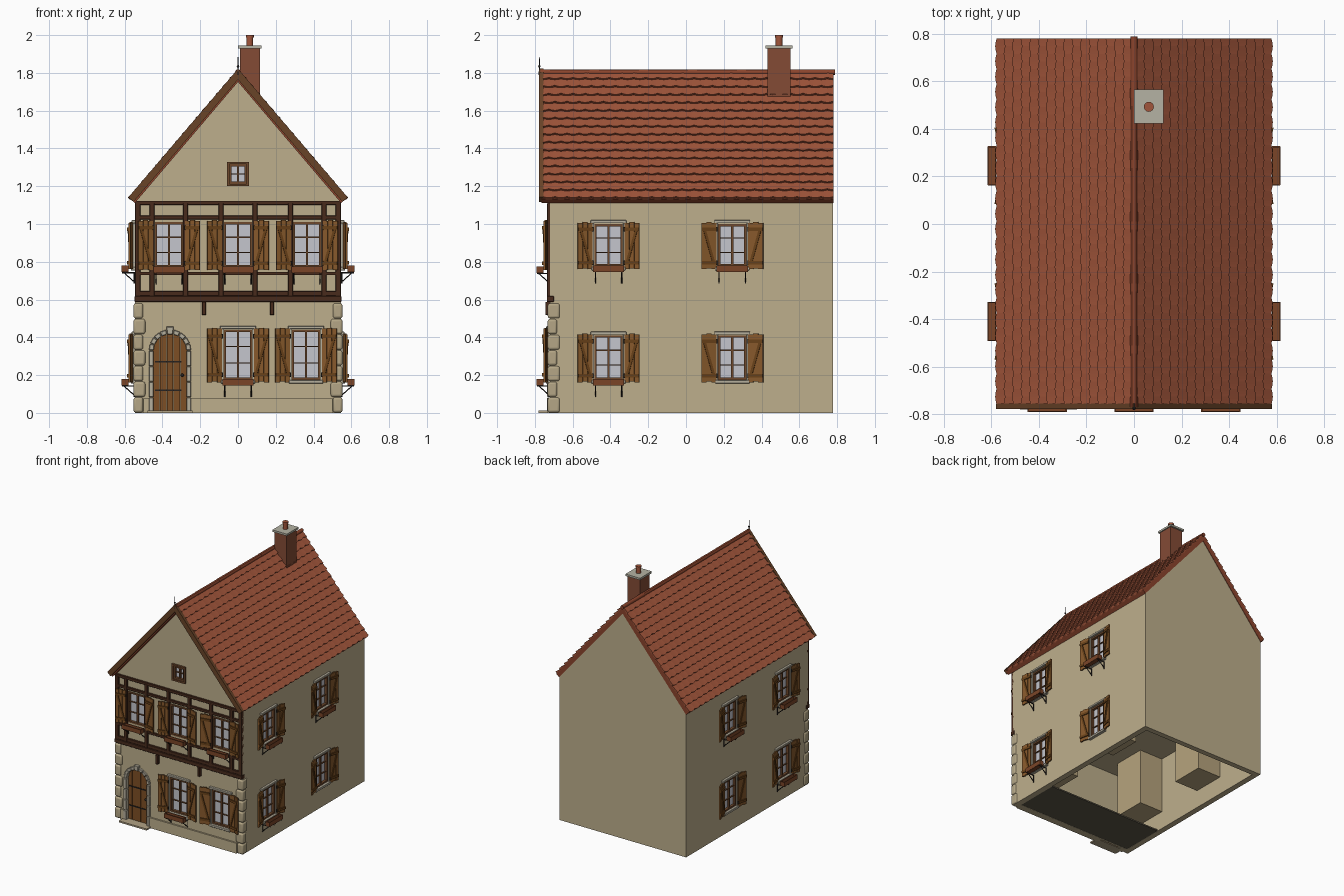
import bpy, bmesh
from math import sin, cos, pi, sqrt
from mathutils import Matrix, Vector

if "Cube" in bpy.data.objects:
    bpy.data.objects.remove(bpy.data.objects["Cube"])

I = Matrix.Identity(4)
T = lambda x, y, z: Matrix.Translation((x, y, z))
RZ = lambda a: Matrix.Rotation(a, 4, 'Z')
RY = lambda a: Matrix.Rotation(a, 4, 'Y')
parts = {}
colours = dict(walls="BCAD8B", interior="B5A27C", floor="5C5648", plinth="BCAD8B", roof_tiles="A0563D",
               roof_deck="8A4630", ridge_cap="8A4630", barge_boards="68452C", timber_frame="4A2F22",
               glass="C4C5CC", window_frames="6E4A30", stone_trim="B5AE9C", shutters="85592F",
               shutter_battens="68431F", flower_boxes="7A472C", ironwork="2B2725", door="7D5029",
               door_arch="B5AE9C", door_step="B0A184", quoins="B3A585", chimney="834C38",
               chimney_cap="B3B1A2", chimney_pot="A0563D", finial="2B2725", cutter="FFFFFF")
bevels = dict(quoins=.012, door_arch=.003, stone_trim=.002, timber_frame=.002)


def bm_of(name):
    return parts.setdefault(name, bmesh.new())


def box(name, c, s, M=I, R=I):
    bmesh.ops.create_cube(bm_of(name), size=1, matrix=M @ T(*c) @ R @ Matrix.Diagonal((*s, 1)))


def span(name, x0, x1, y0, y1, z0, z1, M=I):
    box(name, ((x0+x1)/2, (y0+y1)/2, (z0+z1)/2), (x1-x0, y1-y0, z1-z0), M)


def prism(name, pts, y0, y1):
    # extrude an x-z outline along y
    bm = bm_of(name)
    a, b = ([bm.verts.new((x, y, z)) for x, z in pts] for y in (y0, y1))
    n = len(pts)
    bm.faces.new(a)
    bm.faces.new(b[::-1])
    for i in range(n):
        bm.faces.new((a[i], b[i], b[(i+1) % n], a[(i+1) % n]))


def rod(name, a, b, r, M=I, r2=None, seg=8):
    a, b = Vector(a), Vector(b)
    q = (b-a).to_track_quat('Z', 'Y').to_matrix().to_4x4()
    bmesh.ops.create_cone(bm_of(name), cap_ends=True, segments=seg, radius1=r, radius2=r if r2 is None else r2,
                          depth=(b-a).length, matrix=M @ Matrix.Translation((a+b)/2) @ q)


def glazing(M, w, z0, z1, cols, rows, t=.012):
    # recess, pane, outer frame and glazing bars (local -y points outwards)
    span("cutter", -w, w, -.05, .025, z0, z1, M)
    span("glass", -w, w, .014, .02, z0, z1, M)
    for s in (-1, 1):
        box("window_frames", (s*(w-t/2), .006, (z0+z1)/2), (t, .024, z1-z0), M)
    for z in (z0+t/2, z1-t/2):
        box("window_frames", (0, .006, z), (2*w, .024, t), M)
    for i in range(1, cols):
        box("window_frames", (-w+2*w*i/cols, .009, (z0+z1)/2), (.012, .016, z1-z0), M)
    for i in range(1, rows):
        box("window_frames", (0, .011, z0+(z1-z0)*i/rows), (2*w, .012, .006), M)


def window(M, z0, z1, flowers=True, stone=True):
    glazing(M, .075, z0, z1, 2, 3)
    if stone:
        span("stone_trim", -.095, .095, -.018, .01, z1+.004, z1+.02, M)
        span("stone_trim", -.09, .09, -.022, .01, z0-.02, z0-.002, M)
        for s in (-1, 1):
            box("stone_trim", (s*.082, -.002, (z0+z1)/2), (.012, .02, z1-z0+.01), M)
    # ajar plank shutters with Z battens
    h = z1-z0+.02
    for s in (-1, 1):
        S = M @ T(s*.084, -.014, (z0+z1)/2-.004) @ RZ(-s*.2)
        for k in range(3):
            box("shutters", (s*(.014+.027*k), 0, .004*(k % 2)), (.0255, .01, h), S)
        for z in (-.36*h, .36*h):
            box("shutter_battens", (s*.041, -.008, z), (.078, .008, .018), S)
        box("shutter_battens", (s*.041, -.008, 0), (.014, .007, h*.7), S, RY(s*.28))
        for z in (-.36*h, .36*h):
            rod("ironwork", (0, -.004, z-.012), (0, -.004, z+.012), .004, S)
    if flowers:
        b = z0-.03
        span("flower_boxes", -.082, .082, -.07, -.036, b, b+.006, M)
        for y in (-.069, -.037):
            box("flower_boxes", (0, y, b+.018), (.164, .005, .034), M)
        for s in (-1, 1):
            box("flower_boxes", (s*.08, -.053, b+.018), (.005, .034, .034), M)
            rod("ironwork", (s*.07, 0, b-.055), (s*.07, -.062, b), .003, M)
            rod("ironwork", (s*.07, 0, b-.003), (s*.07, -.07, b-.003), .003, M)
            rod("ironwork", (s*.07, -.004, b-.06), (s*.07, -.004, b), .003, M)


# wall shell with hollow ground floor
prism("walls", [(-.545, 0), (.545, 0), (.545, 1.115), (0, 1.755), (-.545, 1.115)], -.72, .777)
span("cutter", -.5, .5, -.675, .735, -.1, .58)
span("floor", -.51, .51, -.69, -.33, .001, .012)
span("plinth", -.255, .5, -.732, -.71, 0, .08)
span("plinth", -.5, -.47, -.732, -.71, 0, .08)

# windows: front, then both sides
for x in (-.365, 0, .365):
    window(T(x, -.72, 0), .77, 1.01, True, False)
window(T(0, -.72, 0), .175, .44)
window(T(.36, -.72, 0), .175, .44, False)
glazing(T(0, -.72, 0), .048, 1.212, 1.318, 2, 2, .014)
for z in (1.207, 1.323):
    box("window_frames", (0, -.725, z), (.114, .02, .012))
for s in (-1, 1):
    box("window_frames", (s*.051, -.725, 1.265), (.012, .02, .11))
    for y in (-.41, .245):
        M = T(s*.545, y, 0) @ RZ(s*pi/2)
        window(M, .775, 1.0)
        window(M, .175, .41, y < 0)
        span("interior", -.13, .13, .04, .25, .14, .579, M)

# arched door, surround, straps and step
dx, dz, r = -.36, .33, .09
arc = [(dx+r*cos(pi*i/12), dz+r*sin(pi*i/12)) for i in range(13)]
prism("cutter", [(dx-r, -.05), (dx+r, -.05)] + arc, -.78, -.69)
for k in range(5):
    xs = [-r+.036*k+.001+.034*j/3 for j in range(4)]
    prism("door", [(dx+xs[0], .005), (dx+xs[3], .005)] +
          [(dx+x, dz+sqrt(max(0, r*r-x*x))) for x in xs[::-1]], -.708, -.692)
for i in range(9):
    a, b = pi*i/9+.015, pi*(i+1)/9-.015
    o = .128 if i == 4 else .112
    prism("door_arch", [(dx+q*cos(t), dz+q*sin(t)) for q, t in ((.087, a), (o, a), (o, b), (.087, b))],
          -.742 if i == 4 else -.735, -.695)
for s in (-1, 1):
    for k in range(4):
        box("door_arch", (dx+s*.0995, -.715, .0825*k+.041), (.025, .04, .08))
for z in (.12, .27):
    box("ironwork", (dx-.01, -.71, z), (.14, .005, .008))
bmesh.ops.create_icosphere(bm_of("ironwork"), subdivisions=2, radius=.009, matrix=T(dx+.065, -.715, .2))
span("door_step", dx-.12, dx+.12, -.78, -.7, 0, .012)

# corner stones
for s in (-1, 1):
    for k in range(7):
        w, d = (.062, .05) if k % 2 else (.05, .064)
        box("quoins", (s*(.553-w/2), -.732+d/2, .083*k+.042), (w, d, .08))

# half-timbering of the upper storey
span("timber_frame", -.548, .548, -.737, -.7, .588, .618)
for z, h in ((.632, .026), (.738, .018), (1.035, .02), (1.112, .022)):
    box("timber_frame", (0, -.722, z), (1.09, .024, h))
for s in (-1, 1):
    for x, w in ((.531, .028), (.455, .026), (.278, .026), (.09, .026)):
        box("timber_frame", (s*x, -.722, .86), (w, .026, .5))
    # brackets under the sill beam
    box("timber_frame", (s*.18, -.73, .553), (.02, .03, .07))

# roof: deck, scalloped tile rows, barge boards, ridge
deck = [(.572, 1.133), (0, 1.806), (-.572, 1.133), (-.546, 1.111), (0, 1.752), (.546, 1.111)]
prism("roof_deck", deck, -.765, .78)
prism("barge_boards", [(.58, 1.142), (0, 1.822), (-.58, 1.142), (-.553, 1.117), (0, 1.764), (.553, 1.117)], -.779, -.755)
base, slope = Vector((.572, 0, 1.133)), Vector((-.572, 0, .673))
L, rows, tiles, sub = slope.length, 16, 24, 6
u = slope.normalized()
n = Vector((u.z, 0, -u.x))
bm = bm_of("roof_tiles")
for side in (-1, 1):
    for j in range(rows):
        s0, s1, prev = L*j/rows, L*(j+1)/rows, None
        for k in range(tiles*sub+1):
            y = -.758+1.538*k/(tiles*sub)
            ph = k/sub+.5*(j % 2)
            e = s0-.009*abs(sin(pi*ph))+.006
            ring = []
            for s, h in ((e, .013), (s1, .002), (s1, -.006), (e, -.006)):
                p = base+u*s+n*h
                ring.append(bm.verts.new((side*p.x, y, p.z)))
            if prev:
                for i in range(4):
                    bm.faces.new((prev[i], prev[(i+1) % 4], ring[(i+1) % 4], ring[i]))
            else:
                bm.faces.new(ring)
            prev = ring
        bm.faces.new(prev[::-1])
for k in range(6):
    y = -.77+.26*k
    rod("ridge_cap", (0, y, 1.803), (0, min(y+.265, .788), 1.803), .016, r2=.0145, seg=12)
rod("finial", (0, -.776, 1.79), (0, -.776, 1.885), .004, r2=.0015)
bmesh.ops.create_icosphere(bm_of("finial"), subdivisions=2, radius=.007, matrix=T(0, -.776, 1.835))

# chimney
span("chimney", .01, .117, .432, .552, 1.62, 1.932)
span("chimney_cap", 0, .125, .422, .565, 1.93, 1.945)
rod("chimney_pot", (.0625, .493, 1.94), (.0625, .493, 1.99), .018, seg=16)
rod("chimney_pot", (.0625, .493, 1.988), (.0625, .493, 2.0), .021, seg=16)

# turn every collected part into an object
objs = {}
for name, bm in parts.items():
    bmesh.ops.recalc_face_normals(bm, faces=bm.faces)
    me = bpy.data.meshes.new(name)
    bm.to_mesh(me)
    bm.free()
    ob = objs[name] = bpy.data.objects.new(name, me)
    bpy.context.collection.objects.link(ob)
    mat = bpy.data.materials.new(name)
    rgb = [(int(colours[name][i:i+2], 16)/255)**2.2 for i in (0, 2, 4)]
    mat.diffuse_color = (*rgb, 1)
    mat.use_nodes = True
    mat.node_tree.nodes["Principled BSDF"].inputs["Base Color"].default_value = mat.diffuse_color
    me.materials.append(mat)
    if name in bevels:
        m = ob.modifiers.new("bevel", 'BEVEL')
        m.width, m.segments = bevels[name], 3 if name == "quoins" else 1
    if name in ("quoins", "ridge_cap", "chimney_pot", "ironwork", "finial"):
        bpy.ops.object.select_all(action='DESELECT')
        ob.select_set(True)
        bpy.context.view_layer.objects.active = ob
        bpy.ops.object.shade_smooth_by_angle()

# cut the openings
cutter = objs["cutter"]
cutter.hide_render = True
bo = objs["walls"].modifiers.new("openings", 'BOOLEAN')
bo.operation, bo.solver, bo.object = 'DIFFERENCE', 'EXACT', cutter
bo.use_self = True
bpy.context.view_layer.objects.active = objs["walls"]
bpy.ops.object.modifier_apply(modifier="openings")
bpy.data.objects.remove(cutter)
